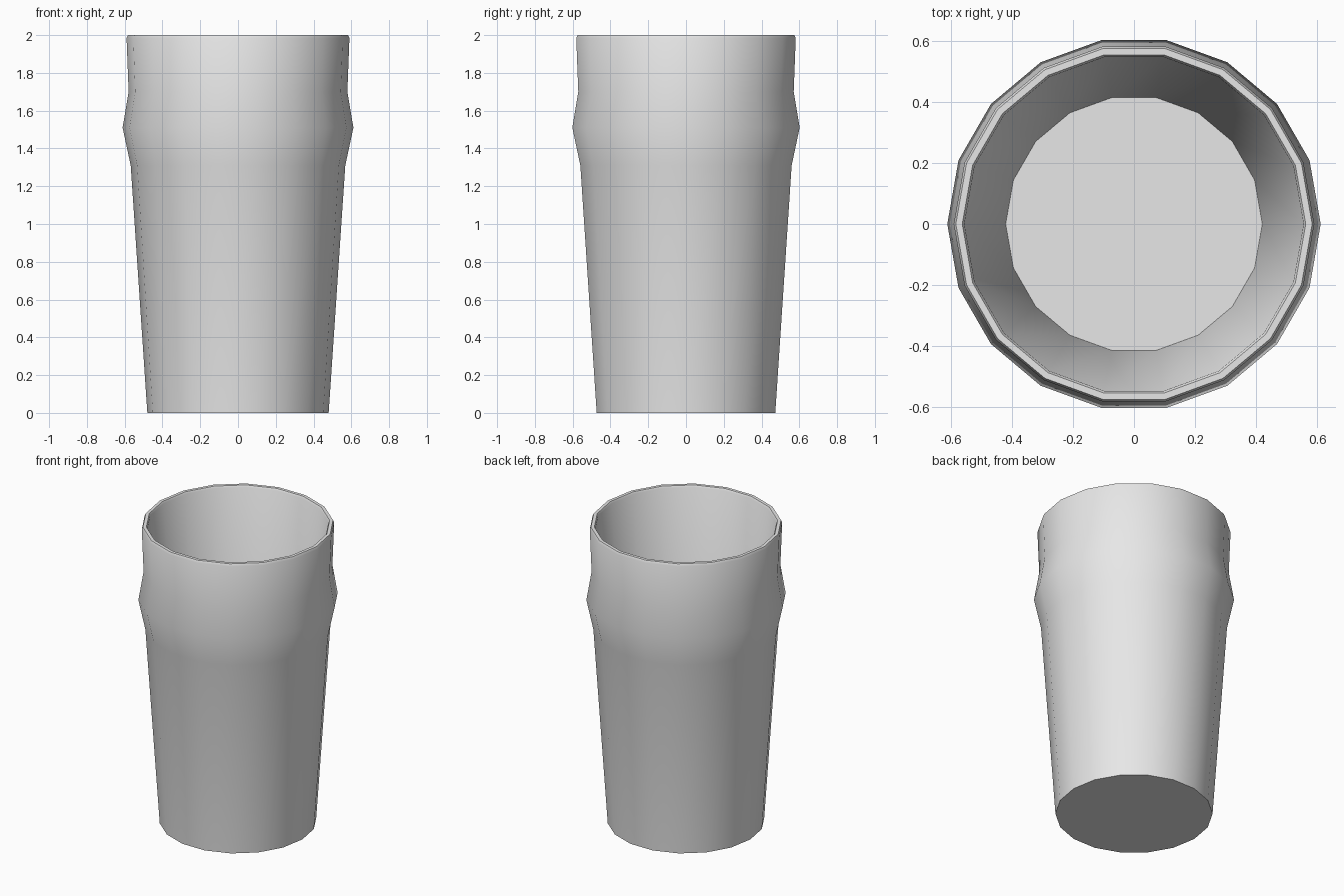
import bpy
import bmesh
from math import cos, sin, pi, radians

cube = bpy.data.objects.get("Cube")
if cube:
    bpy.data.objects.remove(cube, do_unlink=True)

SIDES = 18

# Single pale grey glass material
glass = bpy.data.materials.new("pale_grey_glass")
glass.use_nodes = True
colour = (0.8, 0.8, 0.8, 1.0)
glass.diffuse_color = colour
glass.node_tree.nodes["Principled BSDF"].inputs["Base Color"].default_value = colour

# Profile (radius, height): foot, bulge, rounded rim, straight inner wall, floor
profile = [
    (0.48, 0.0), (0.568, 1.31), (0.611, 1.51), (0.579, 1.7),
    (0.59, 1.985), (0.583, 2.0), (0.562, 2.0), (0.555, 1.988),
    (0.42, 0.1),
]


def lathe(name, points, material):
    """Spin a profile into a faceted vessel with flat caps at both ends."""
    bm = bmesh.new()
    rings = [[bm.verts.new((r * cos(2 * pi * i / SIDES), r * sin(2 * pi * i / SIDES), z))
              for i in range(SIDES)] for r, z in points]
    for low, high in zip(rings, rings[1:]):
        for i in range(SIDES):
            j = (i + 1) % SIDES
            bm.faces.new((low[i], low[j], high[j], high[i]))
    bm.faces.new(rings[0][::-1])
    bm.faces.new(rings[-1])
    bmesh.ops.recalc_face_normals(bm, faces=bm.faces)
    mesh = bpy.data.meshes.new(name)
    bm.to_mesh(mesh)
    bm.free()
    mesh.materials.append(material)
    obj = bpy.data.objects.new(name, mesh)
    bpy.context.collection.objects.link(obj)
    return obj


# Tumbler, smooth around the walls with crisp foot and floor edges
tumbler = lathe("pint_tumbler", profile, glass)
bpy.ops.object.select_all(action="DESELECT")
tumbler.select_set(True)
bpy.context.view_layer.objects.active = tumbler
bpy.ops.object.shade_smooth_by_angle(angle=radians(50))
